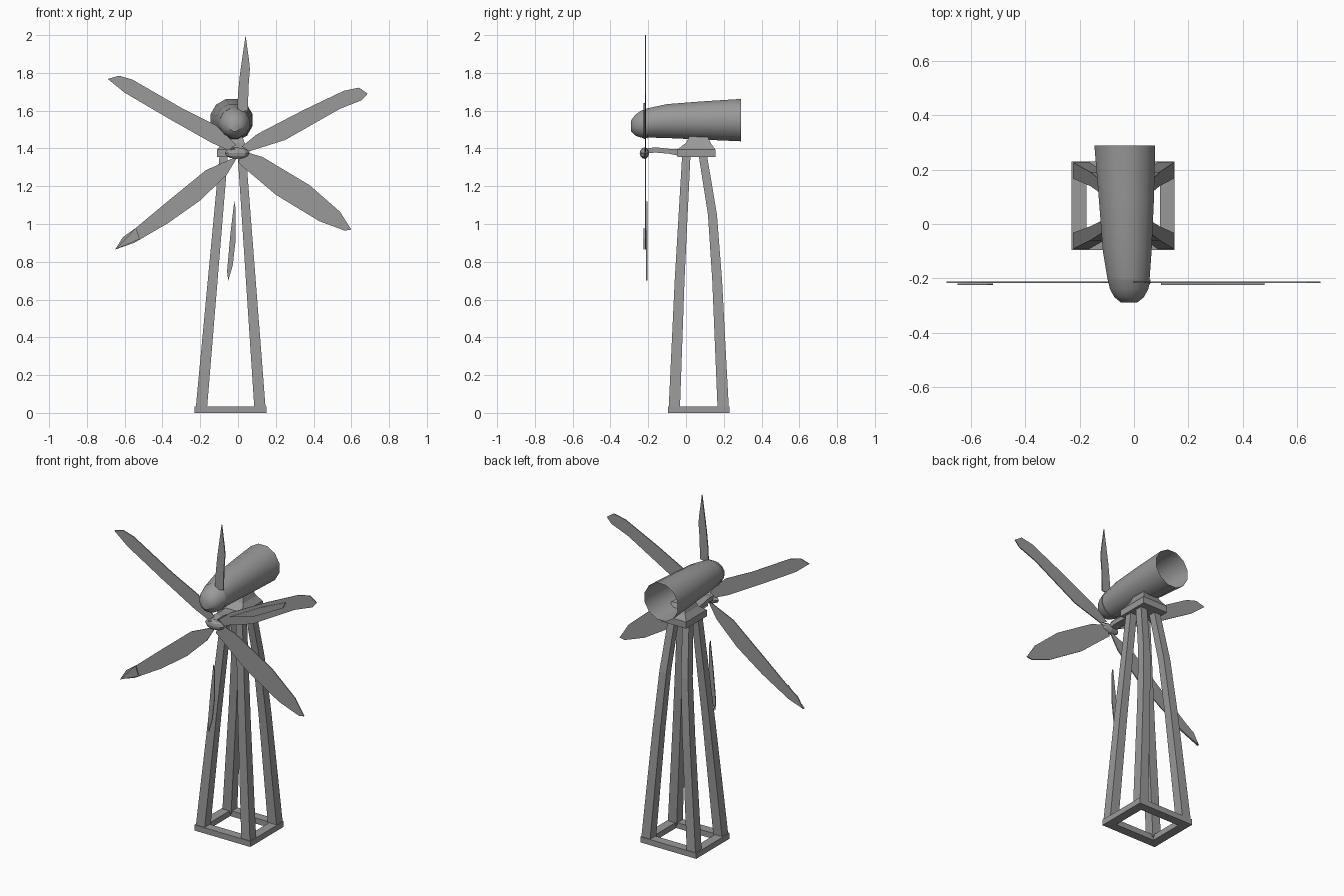
import bpy, bmesh, math
from mathutils import Vector

cube = bpy.data.objects.get("Cube")
if cube:
    bpy.data.objects.remove(cube, do_unlink=True)

grey = bpy.data.materials.new("plain_grey")
grey.use_nodes = True
grey.diffuse_color = (0.32, 0.32, 0.32, 1)
grey.node_tree.nodes["Principled BSDF"].inputs["Base Color"].default_value = grey.diffuse_color


def finish(name, bm, smooth=None):
    """Turn a bmesh into a named, coloured object."""
    bmesh.ops.recalc_face_normals(bm, faces=bm.faces)
    mesh = bpy.data.meshes.new(name)
    bm.to_mesh(mesh)
    bm.free()
    mesh.materials.append(grey)
    obj = bpy.data.objects.new(name, mesh)
    bpy.context.collection.objects.link(obj)
    if smooth:
        bpy.ops.object.select_all(action='DESELECT')
        obj.select_set(True)
        bpy.context.view_layer.objects.active = obj
        bpy.ops.object.shade_smooth_by_angle(angle=math.radians(smooth))
    return obj


def loft(name, rings, cap_start=True, cap_end=True, smooth=None):
    """Skin a list of equal-length point rings."""
    bm = bmesh.new()
    loops = [[bm.verts.new(p) for p in ring] for ring in rings]
    n = len(loops[0])
    for a, b in zip(loops, loops[1:]):
        for i in range(n):
            j = (i + 1) % n
            bm.faces.new((a[i], a[j], b[j], b[i]))
    if cap_start:
        bm.faces.new(loops[0])
    if cap_end:
        bm.faces.new(loops[-1])
    return finish(name, bm, smooth)


def rect(x0, x1, y0, y1, z):
    return [(x0, y0, z), (x1, y0, z), (x1, y1, z), (x0, y1, z)]


def square(x, y, z, half):
    return rect(x - half, x + half, y - half, y + half, z)


def circle_y(x, y, z, r, n=12):
    """Ring of points around the y direction."""
    angles = [2 * math.pi * (i + 0.5) / n for i in range(n)]
    return [(x + r * math.cos(a), y, z + r * math.sin(a)) for a in angles]


# Square base frame: a bar loop with an open middle
X0, X1, Y0, Y1, BAR, TOP = -0.23, 0.15, -0.095, 0.23, 0.055, 0.035
outer = [rect(X0, X1, Y0, Y1, z) for z in (0, TOP)]
inner = [rect(X0 + BAR, X1 - BAR, Y0 + BAR, Y1 - BAR, z) for z in (TOP, 0)]
frame = loft("base_frame", outer + inner + outer[:1], False, False)
bm = bmesh.new()
bm.from_mesh(frame.data)
bmesh.ops.remove_doubles(bm, verts=bm.verts, dist=0.0001)
bm.to_mesh(frame.data)
bm.free()

# Four tapering legs; the back pair bows outward
front_path = [(0.02, -0.062), (0.7, -0.034), (1.37, 0.002)]
back_path = [(0.02, 0.197), (0.7, 0.165), (1.05, 0.14), (1.37, 0.088)]
for side, foot, head in (("right", -0.196, -0.075), ("left", 0.118, 0.02)):
    for end, path in (("front", front_path), ("back", back_path)):
        rings = []
        for z, y in path:
            t = z / 1.37
            rings.append(square(foot + (head - foot) * t, y, z, 0.03 - 0.008 * t))
        loft(f"{end}_{side}_leg", rings)

# Platform on the legs, sloping up to the neck under the housing
loft("platform", [rect(-0.11, 0.06, -0.045, 0.155, 1.355),
                  rect(-0.11, 0.06, -0.045, 0.155, 1.395),
                  rect(-0.085, 0.035, 0.0, 0.13, 1.43),
                  rect(-0.07, 0.02, 0.02, 0.11, 1.47)])

# Arm reaching forward to the blade hub
arm = []
for y, z, half_x, half_z in ((-0.235, 1.385, 0.02, 0.012), (-0.16, 1.392, 0.025, 0.014),
                             (-0.09, 1.385, 0.03, 0.013), (-0.03, 1.378, 0.04, 0.018)):
    x = -0.02
    arm.append([(x - half_x, y, z - half_z), (x + half_x, y, z - half_z),
                (x + half_x, y, z + half_z), (x - half_x, y, z + half_z)])
loft("hub_arm", arm)

# Blade hub: flattened faceted knob
bm = bmesh.new()
bmesh.ops.create_uvsphere(bm, u_segments=8, v_segments=6, radius=1)
for v in bm.verts:
    v.co = Vector((-0.005 + 0.065 * v.co.x, -0.22 + 0.025 * v.co.y, 1.375 + 0.03 * v.co.z))
finish("blade_hub", bm)

# Housing: tapered tube, open at the back
loft("housing", [circle_y(*s) for s in (
    (-0.02, -0.205, 1.535, 0.08), (-0.025, -0.1, 1.545, 0.093),
    (-0.028, 0.09, 1.548, 0.105), (-0.034, 0.29, 1.55, 0.116))],
    True, False, smooth=35)

# Rounded nose
loft("nose", [circle_y(*s) for s in (
    (-0.018, -0.29, 1.52, 0.03), (-0.018, -0.27, 1.523, 0.056),
    (-0.018, -0.24, 1.528, 0.073), (-0.018, -0.205, 1.533, 0.082))], smooth=40)


def blade(name, outline, y=-0.214):
    """Thin flat blade from an (x, z) outline."""
    half = 0.003
    loft(name, [[(x, y + d, z) for x, z in outline] for d in (-half, half)])


blade("upper_left_blade", [(0.02, 1.41), (0.1, 1.475), (0.35, 1.605), (0.56, 1.705), (0.64, 1.722),
                           (0.687, 1.69), (0.655, 1.655), (0.54, 1.61), (0.25, 1.445), (0.06, 1.385)])
blade("upper_right_blade", [(-0.69, 1.768), (-0.63, 1.785), (-0.56, 1.765), (-0.3, 1.615),
                            (-0.12, 1.525), (-0.01, 1.42), (-0.05, 1.39), (-0.14, 1.43),
                            (-0.37, 1.56), (-0.6, 1.695)])
blade("lower_right_blade", [(-0.65, 0.865), (-0.61, 0.93), (-0.54, 0.98), (-0.36, 1.13),
                            (-0.17, 1.285), (0.0, 1.36), (-0.06, 1.26), (-0.2, 1.125),
                            (-0.37, 1.005), (-0.55, 0.9)])
blade("lower_left_blade", [(0.0, 1.325), (0.03, 1.385), (0.13, 1.355), (0.38, 1.205),
                           (0.54, 1.065), (0.6, 0.97), (0.565, 0.965), (0.43, 1.015), (0.2, 1.155)])
blade("top_blade", [(-0.005, 1.59), (0.0, 1.69), (0.01, 1.79), (0.04, 2.0),
                    (0.058, 1.87), (0.063, 1.82), (0.055, 1.72), (0.053, 1.6)])
blade("bottom_blade", [(-0.052, 0.7), (-0.058, 0.75), (-0.04, 0.95), (-0.02, 1.12),
                       (-0.012, 1.08), (-0.012, 0.92), (-0.028, 0.78)], y=-0.208)

# Small raised folds near two blade tips and edges
blade("lower_right_blade_fold", [(-0.65, 0.865), (-0.54, 0.98), (-0.52, 0.92)], y=-0.222)
blade("upper_left_blade_fold", [(0.1, 1.45), (0.3, 1.56), (0.48, 1.64), (0.46, 1.6), (0.25, 1.49)],
      y=-0.221)
